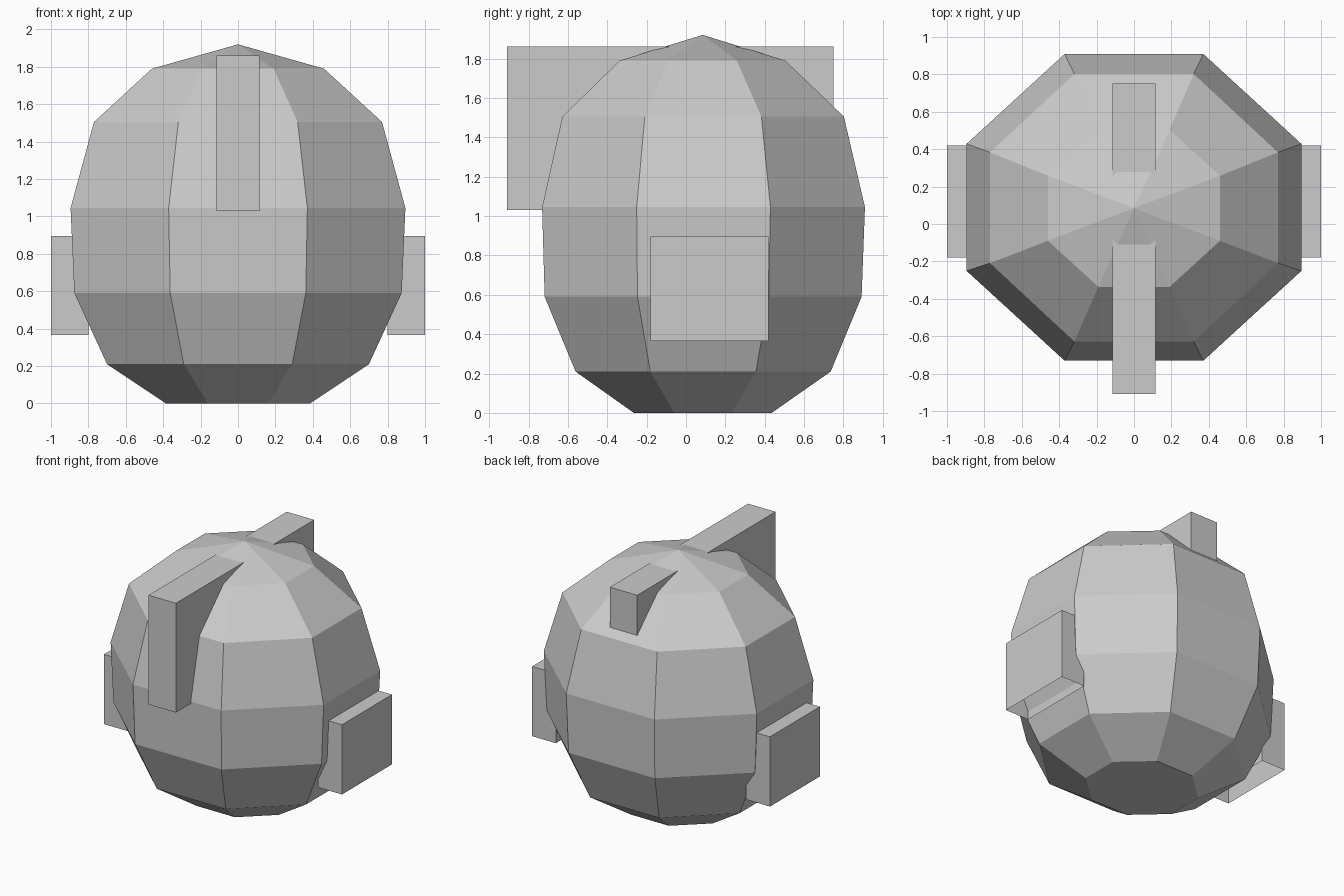
import bpy
import bmesh
import math

if "Cube" in bpy.data.objects:
    bpy.data.objects.remove(bpy.data.objects["Cube"])


def make_object(name, bm):
    bmesh.ops.recalc_face_normals(bm, faces=bm.faces)
    mesh = bpy.data.meshes.new(name)
    bm.to_mesh(mesh)
    bm.free()
    obj = bpy.data.objects.new(name, mesh)
    bpy.context.collection.objects.link(obj)
    return obj


def box(name, low, high, open_bottom=False):
    bm = bmesh.new()
    bmesh.ops.create_cube(bm, size=1)
    for v in bm.verts:
        v.co = [a + (c + 0.5) * (b - a) for a, b, c in zip(low, high, v.co)]
    obj = make_object(name, bm)
    if open_bottom:
        bm = bmesh.new()
        bm.from_mesh(obj.data)
        bottom = [f for f in bm.faces if f.normal.z < -0.9]
        bmesh.ops.delete(bm, geom=bottom, context='FACES_ONLY')
        bm.to_mesh(obj.data)
        bm.free()
    return obj


# Eight-sided body: (height, half width, half depth, centre y) per ring
RINGS = [
    (0.00, 0.385, 0.35, 0.085),
    (0.21, 0.70, 0.648, 0.087),
    (0.59, 0.875, 0.805, 0.087),
    (1.045, 0.895, 0.82, 0.089),
    (1.505, 0.77, 0.715, 0.087),
    (1.79, 0.46, 0.42, 0.084),
]
bm = bmesh.new()
flat = math.cos(math.pi / 8)
loops = []
for z, rx, ry, cy in RINGS:
    angles = [math.pi / 8 + i * math.pi / 4 for i in range(8)]
    loops.append([bm.verts.new((rx / flat * math.cos(a),
                                cy + ry / flat * math.sin(a), z))
                  for a in angles])
for lower, upper in zip(loops, loops[1:]):
    for i in range(8):
        j = (i + 1) % 8
        bm.faces.new((lower[i], lower[j], upper[j], upper[i]))
bm.faces.new(loops[0][::-1])
apex = bm.verts.new((0, 0.085, 1.92))
for i in range(8):
    bm.faces.new((loops[-1][i], loops[-1][(i + 1) % 8], apex))
make_object("body", bm)

# Crest running through the top from front to back
box("crest", (-0.115, -0.91, 1.03), (0.115, 0.75, 1.86))

# Side blocks, hollow underneath
for side, x0, x1 in (("left", -1.0, -0.8), ("right", 0.8, 1.0)):
    box(side + "_side_block", (x0, -0.18, 0.365), (x1, 0.42, 0.895), True)
